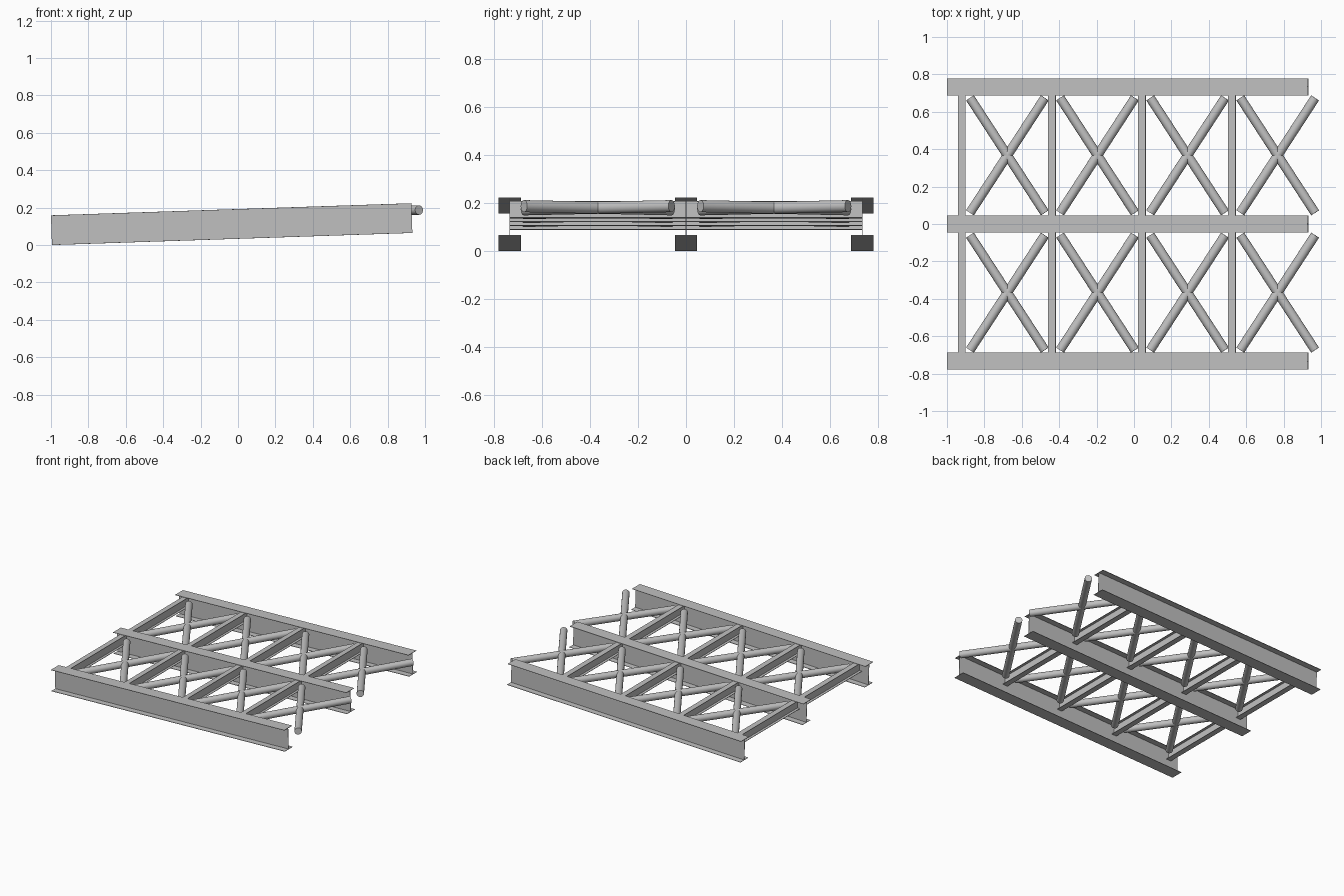
import bpy, bmesh, math
from mathutils import Matrix, Vector

if "Cube" in bpy.data.objects:
    bpy.data.objects.remove(bpy.data.objects["Cube"])

steel = bpy.data.materials.new("grey steel")
steel.diffuse_color = (0.53, 0.53, 0.53, 1)
steel.use_nodes = True
steel.node_tree.nodes["Principled BSDF"].inputs["Base Color"].default_value = steel.diffuse_color

# the whole frame is tilted gently upward toward +x, pivoting on its lower left edge
TILT = Matrix.Translation((-0.9947, 0, 0)) @ Matrix.Rotation(-math.radians(1.92), 4, 'Y')
HEIGHT, LENGTH, SIDE_Y, SHEET = 0.159, 1.928, 0.733, 0.003
BAY = 0.482


def finish(name, bm):
    bmesh.ops.recalc_face_normals(bm, faces=bm.faces)
    mesh = bpy.data.meshes.new(name)
    bm.to_mesh(mesh)
    bm.free()
    mesh.materials.append(steel)
    obj = bpy.data.objects.new(name, mesh)
    bpy.context.collection.objects.link(obj)
    obj.matrix_world = TILT
    return obj


def i_beam(name, start, end, width, height):
    """Thin-walled I section swept from start to end; start is at its underside."""
    start, end = Vector(start), Vector(end)
    side = Vector((0, 0, 1)).cross((end - start).normalized())
    w, t = width / 2, SHEET / 2
    low, high = SHEET, height - SHEET
    half = [(w, 0), (w, low), (t, low), (t, high), (w, high), (w, height)]
    profile = half + [(-a, b) for a, b in reversed(half)]
    bm = bmesh.new()
    verts = [bm.verts.new(start + side * a + Vector((0, 0, b))) for a, b in profile]
    face = bm.faces.new(verts)
    out = bmesh.ops.extrude_face_region(bm, geom=[face], use_keep_orig=True)
    moved = [v for v in out["geom"] if isinstance(v, bmesh.types.BMVert)]
    bmesh.ops.translate(bm, verts=moved, vec=end - start)
    return finish(name, bm)


def pipe(name, start, end, radius):
    start, end = Vector(start), Vector(end)
    axis = end - start
    place = Matrix.Translation((start + end) / 2) @ axis.to_track_quat('Z', 'Y').to_matrix().to_4x4()
    bm = bmesh.new()
    bmesh.ops.create_cone(bm, cap_ends=True, segments=24, radius1=radius, radius2=radius,
                          depth=axis.length, matrix=place)
    obj = finish(name, bm)
    bpy.ops.object.select_all(action='DESELECT')
    obj.select_set(True)
    bpy.context.view_layer.objects.active = obj
    bpy.ops.object.shade_smooth_by_angle(angle=math.radians(40))


# three long girders
for label, y in (("front", -SIDE_Y), ("middle", 0), ("back", SIDE_Y)):
    i_beam(label + "_girder", (0, y, 0), (LENGTH, y, 0), 0.092, HEIGHT)

CROSS_H = 0.07
cross_z = HEIGHT - SHEET - CROSS_H
for i in range(4):
    # cross beam at the start of each bay
    x = 0.078 + BAY * i
    i_beam(f"cross_beam_{i + 1}", (x, -SIDE_Y, cross_z), (x, SIDE_Y, cross_z), 0.04, CROSS_H)
    # crossed pipe braces on both sides of the middle girder
    cx, z = 0.322 + BAY * i, cross_z + CROSS_H / 2
    for label, side in (("front", -1), ("back", 1)):
        for d in (-1, 1):
            pipe(f"{label}_brace_{i + 1}{'a' if d < 0 else 'b'}",
                 (cx - 0.2, side * 0.367 - d * 0.307, z),
                 (cx + 0.2, side * 0.367 + d * 0.307, z), 0.025)
